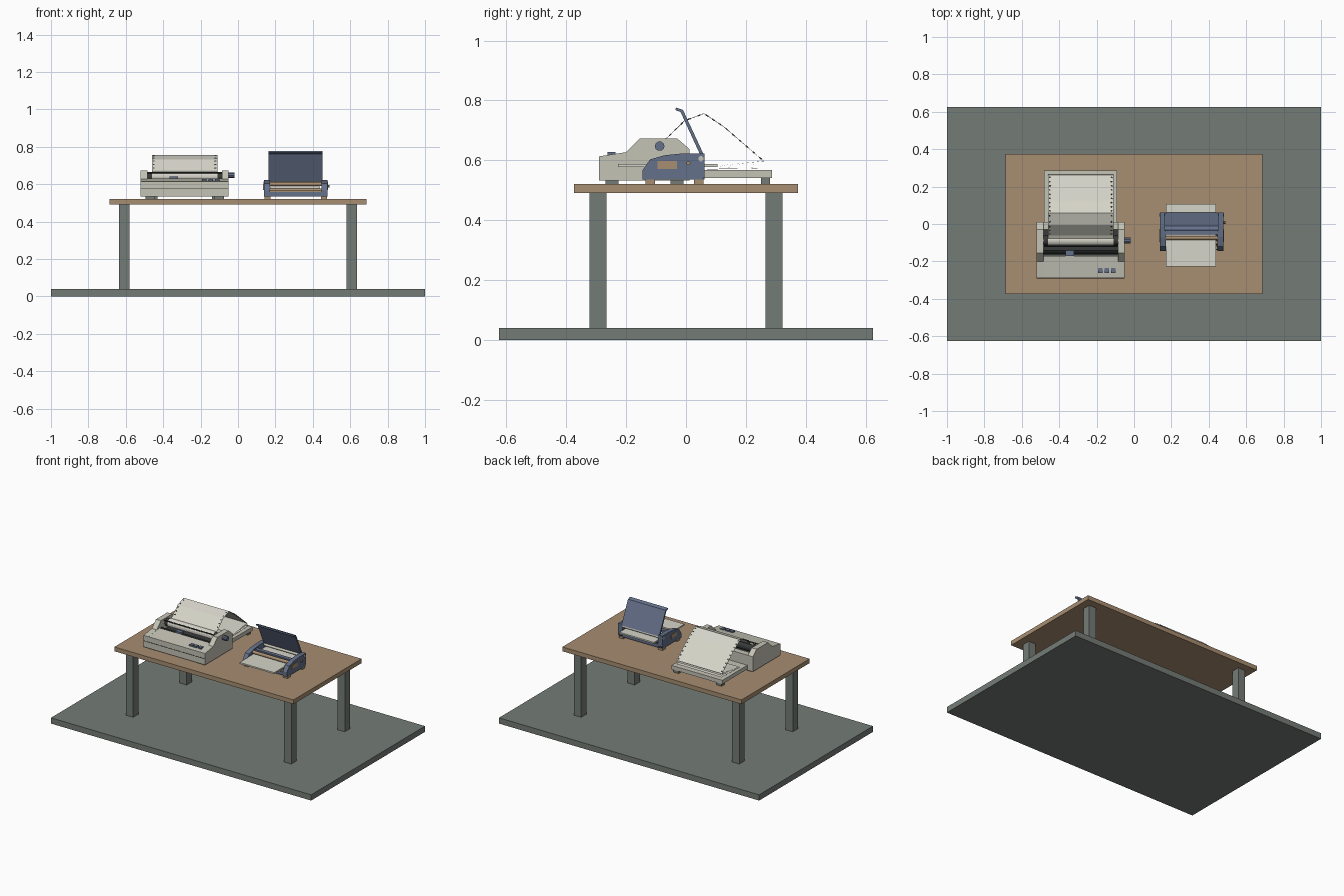
import bpy, bmesh, math
from mathutils import Vector, Matrix

if "Cube" in bpy.data.objects:
    bpy.data.objects.remove(bpy.data.objects["Cube"])


def material(name, rgb):
    m = bpy.data.materials.new(name)
    m.use_nodes = True
    m.diffuse_color = (*rgb, 1)
    m.node_tree.nodes["Principled BSDF"].inputs["Base Color"].default_value = (*rgb, 1)
    return m


GREY = material("grey green", (.175, .2, .18))
WOOD = material("tan wood", (.39, .27, .165))
CREAM = material("cream casing", (.56, .55, .47))
PAPER = material("paper", (.67, .66, .58))
BLUE = material("slate blue", (.13, .165, .255))
DARK = material("dark grey", (.04, .043, .043))


def finish(name, bm, mat):
    bmesh.ops.recalc_face_normals(bm, faces=bm.faces)
    me = bpy.data.meshes.new(name)
    bm.to_mesh(me)
    bm.free()
    me.materials.append(mat)
    ob = bpy.data.objects.new(name, me)
    bpy.context.collection.objects.link(ob)
    return ob


def box(name, x, y, z, mat):
    """Box from three (low, high) ranges."""
    bm = bmesh.new()
    bmesh.ops.create_cube(bm, size=1)
    for v in bm.verts:
        v.co = [(a + b) / 2 + c * (b - a) for c, (a, b) in zip(v.co, (x, y, z))]
    return finish(name, bm, mat)


def extrude(name, profile, x, mat):
    """Closed (y, z) profile carried across an x range."""
    bm = bmesh.new()
    face = bm.faces.new([bm.verts.new((x[0], a, b)) for a, b in profile])
    new = bmesh.ops.extrude_face_region(bm, geom=[face])["geom"]
    bmesh.ops.translate(bm, verts=[g for g in new if isinstance(g, bmesh.types.BMVert)],
                        vec=(x[1] - x[0], 0, 0))
    return finish(name, bm, mat)


def rod(name, x, y, z, r, mat, sides=16):
    """Cylinder lying along x."""
    bm = bmesh.new()
    m = Matrix.Translation(((x[0] + x[1]) / 2, y, z)) @ Matrix.Rotation(math.pi / 2, 4, 'Y')
    bmesh.ops.create_cone(bm, cap_ends=True, segments=sides, radius1=r, radius2=r,
                          depth=x[1] - x[0], matrix=m)
    return finish(name, bm, mat)


def sheet(name, path, x, mat, thick=.002):
    """Open (y, z) path swept across x as a thin sheet."""
    bm = bmesh.new()
    rows = [[bm.verts.new((s, a, b)) for s in x] for a, b in path]
    for p, q in zip(rows, rows[1:]):
        bm.faces.new((p[0], p[1], q[1], q[0]))
    ob = finish(name, bm, mat)
    mod = ob.modifiers.new("thickness", 'SOLIDIFY')
    mod.thickness = thick
    mod.offset = 0
    return ob


# Floor slab and table
box("floor_slab", (-1, 1), (-.625, .625), (0, .04), GREY)
box("table_top", (-.688, .688), (-.374, .374), (.49, .52), WOOD)
for sx in (-1, 1):
    for sy in (-1, 1):
        box("table_leg", sorted((sx * .58, sx * .635)), sorted((sy * .265, sy * .322)),
            (.04, .49), GREY)

# Large printer casing, with an open well behind the front panel
extrude("printer_body", [(-.29, .533), (-.29, .613), (-.172, .63), (-.165, .595),
                         (-.03, .595), (-.03, .637), (.012, .637), (.012, .533)],
        (-.5, -.07), CREAM)
cheek = [(-.29, .533), (-.29, .613), (-.2, .627), (-.155, .673), (-.03, .673),
         (.012, .637), (.012, .533)]
for x in ((-.522, -.484), (-.086, -.05)):
    extrude("printer_side", cheek, x, CREAM)
box("printer_well", (-.484, -.086), (-.165, -.03), (.595, .6), DARK)
box("panel_seam", (-.522, -.05), (-.2915, -.29), (.574, .577), DARK)
for x in (-.47, -.1):
    for y in (-.247, -.03):
        box("printer_foot", (x - .025, x + .025), (y - .022, y + .022), (.52, .533), GREY)

# Platen, carriage and controls
rod("platen", (-.484, -.086), -.088, .64, .026, DARK)
rod("platen_knob", (-.05, -.018), -.088, .647, .016, BLUE, 10)
rod("carriage_rail", (-.484, -.086), -.15, .62, .007, DARK, 10)
box("print_head", (-.365, -.32), (-.17, -.142), (.605, .64), BLUE)
rod("paper_bail", (-.484, -.086), -.118, .662, .004, DARK, 8)
for x in (-.18, -.147, -.112):
    box("control_button", (x - .012, x + .012), (-.262, -.235), (.61, .627), BLUE)

# Paper tray and feet
box("paper_tray", (-.48, -.09), (.012, .287), (.54, .567), CREAM)
for x in (-.45, -.12):
    box("tray_foot", (x - .02, x + .02), (.25, .28), (.52, .54), GREY)

# Fan-fold paper from the platen over to the folded stack
wrap = [(-.088 + .029 * math.cos(a), .64 + .029 * math.sin(a))
        for a in (math.radians(d) for d in range(210, 69, -20))]
arch = [(-.062, .676), (-.005, .732), (.06, .756), (.125, .713), (.26, .597)]
stack = [(.12, .583), (.265, .588), (.08, .578), (.265, .574), (.07, .57)]
sheet("fanfold_paper", wrap + arch + stack, (-.46, -.11), PAPER)

# Sprocket holes, as thin discs following the paper
bm = bmesh.new()
for (y0, z0), (y1, z1) in zip(arch, arch[1:]):
    a, b = Vector((0, y0, z0)), Vector((0, y1, z1))
    normal = Vector((1, 0, 0)).cross(b - a).normalized()
    count = max(2, round((b - a).length / .028))
    for i in range(count):
        p = a.lerp(b, (i + .5) / count)
        for x in (-.45, -.12):
            m = Matrix.Translation((x, p.y, p.z)) @ normal.to_track_quat('Z', 'Y').to_matrix().to_4x4()
            bmesh.ops.create_cone(bm, cap_ends=True, segments=8, radius1=.005, radius2=.005,
                                  depth=.004, matrix=m)
finish("sprocket_holes", bm, DARK)

# Small printer: side frames and base
frame = [(-.145, .535), (-.145, .567), (-.12, .603), (-.07, .617), (-.01, .623),
         (.062, .623), (.062, .545), (.055, .535)]
for x in ((.138, .17), (.446, .478)):
    extrude("small_printer_side", frame, x, BLUE)
box("small_printer_base", (.17, .446), (-.138, .062), (.535, .558), BLUE)
box("small_printer_bed", (.17, .446), (-.13, .055), (.558, .562), DARK)
box("cross_bar", (.17, .446), (-.056, -.03), (.597, .612), BLUE)
for x in (.157, .459):
    for y in (-.12, .042):
        box("small_printer_foot", (x - .016, x + .016), (y - .016, y + .016), (.52, .535), WOOD)

# Rollers and flat paper
rod("upper_roller", (.17, .446), -.074, .6, .011, WOOD)
rod("lower_roller", (.17, .446), -.1, .567, .009, WOOD)
box("feed_bar", (.17, .446), (-.135, -.12), (.558, .57), WOOD)
box("flat_paper", (.172, .438), (-.228, .106), (.577, .587), PAPER)

# Raised lid on its hinge rod
rod("hinge_rod", (.136, .482), .05, .605, .009, CREAM)
extrude("raised_lid", [(.052, .608), (.062, .613), (-.01, .768), (-.033, .776),
                       (-.036, .768), (-.018, .761)], (.163, .453), BLUE)

# Side plates and feed knob
for x in ((.134, .138), (.478, .482)):
    box("side_plate", x, (-.095, -.03), (.57, .597), WOOD)
rod("feed_knob", (.478, .49), .008, .59, .007, WOOD, 10)

# Smooth the round parts, keeping edges sharp
for ob in bpy.context.scene.objects:
    ob.select_set(ob.name.split(".")[0] in {"platen", "upper_roller", "lower_roller", "hinge_rod"})
    if ob.select_get():
        bpy.context.view_layer.objects.active = ob
bpy.ops.object.shade_smooth_by_angle()
